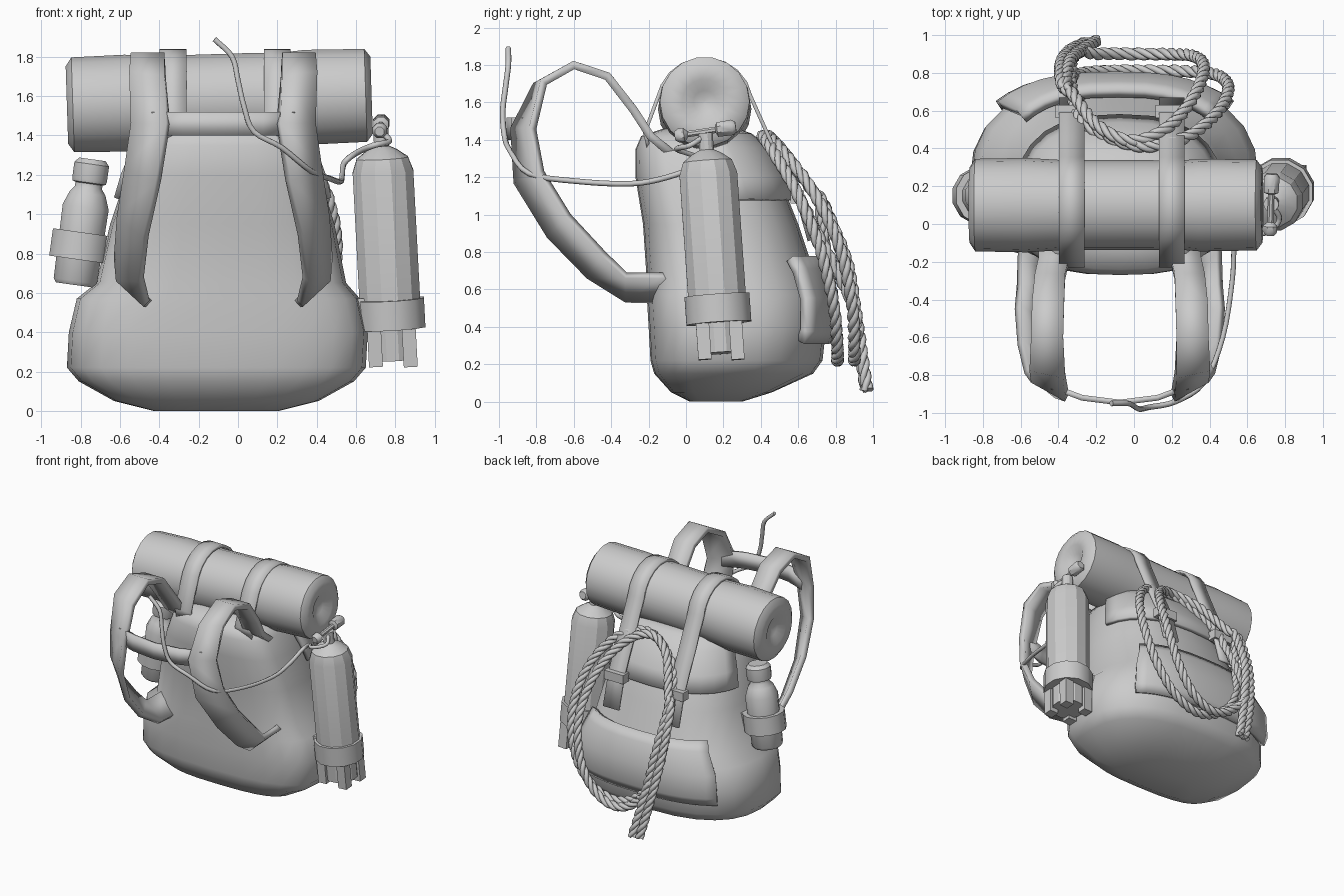
import bpy, bmesh, math
from mathutils import Vector as V

if "Cube" in bpy.data.objects:
    bpy.data.objects.remove(bpy.data.objects["Cube"])

MID = -0.075  # mirror line of the straps


def loft(name, rings, closed=True, cap=True, thick=0.0, angle=40, offset=0.0):
    """Skin between rings of points; open sheets get thickness."""
    bm = bmesh.new()
    rows = [[bm.verts.new(p) for p in r] for r in rings]
    n = len(rows[0])
    for a, b in zip(rows, rows[1:]):
        for i in range(n if closed else n - 1):
            j = (i + 1) % n
            bm.faces.new((a[i], a[j], b[j], b[i]))
    if cap:
        bm.faces.new(rows[0][::-1])
        bm.faces.new(rows[-1])
    bmesh.ops.remove_doubles(bm, verts=bm.verts, dist=1e-5)
    bmesh.ops.recalc_face_normals(bm, faces=bm.faces)
    me = bpy.data.meshes.new(name)
    bm.to_mesh(me)
    bm.free()
    ob = bpy.data.objects.new(name, me)
    bpy.context.collection.objects.link(ob)
    if thick:
        m = ob.modifiers.new("thickness", 'SOLIDIFY')
        m.thickness, m.offset = thick, offset
    bpy.ops.object.select_all(action='DESELECT')
    ob.select_set(True)
    bpy.context.view_layer.objects.active = ob
    bpy.ops.object.shade_smooth_by_angle(angle=math.radians(angle))
    return ob


def lathe(name, p0, p1, profile, segs=12, angle=40):
    """Profile of (distance, radius) turned about the line p0-p1."""
    p0, d = V(p0), (V(p1) - V(p0)).normalized()
    u = d.cross(V((0.0, 1, 0)) if abs(d.y) < .8 else V((0.0, 0, 1))).normalized()
    w = d.cross(u)
    rings = [[p0 + d * t + max(r, .001) * (u * math.cos(a) + w * math.sin(a))
              for a in [math.tau * (i + .5) / segs for i in range(segs)]] for t, r in profile]
    return loft(name, rings, angle=angle)


def ribbon(name, pts, thick=.03):
    """Flat band; pts are (centre, half width vector)."""
    return loft(name, [[V(c) - V(w), V(c) + V(w)] for c, w in pts], False, False, thick)


def box(name, lo, hi):
    return loft(name, [[(lo[0], lo[1], z), (hi[0], lo[1], z), (hi[0], hi[1], z), (lo[0], hi[1], z)]
                       for z in (lo[2], hi[2])])


def smooth(pts, n):
    """Catmull-Rom curve through pts."""
    p = [V(q) for q in pts]
    p = [2 * p[0] - p[1]] + p + [2 * p[-1] - p[-2]]
    out = []
    for a, b, c, d in zip(p, p[1:], p[2:], p[3:]):
        for t in [i / n for i in range(n)]:
            out.append(.5 * (2 * b + (c - a) * t + (2 * a - 5 * b + 4 * c - d) * t * t
                             + (3 * b - a - 3 * c + d) * t ** 3))
    return out + [p[-2]]


def tube(name, paths, r):
    cu = bpy.data.curves.new(name, 'CURVE')
    cu.dimensions, cu.bevel_depth, cu.bevel_resolution, cu.use_fill_caps = '3D', r, 1, True
    for path in paths:
        s = cu.splines.new('POLY')
        s.points.add(len(path) - 1)
        for q, v in zip(s.points, path):
            q.co = (*v, 1)
    ob = bpy.data.objects.new(name, cu)
    bpy.context.collection.objects.link(ob)
    bpy.ops.object.select_all(action='DESELECT')
    ob.select_set(True)
    bpy.context.view_layer.objects.active = ob
    bpy.ops.object.convert(target='MESH')


# bag body sections: z, centre x, half width, front y, back y
BODY = [(0, -.11, .32, .02, .30), (.05, -.11, .52, -.08, .46), (.15, -.11, .70, -.17, .68),
        (.22, -.11, .76, -.19, .73), (.40, -.10, .76, -.20, .75), (.57, -.10, .72, -.21, .73),
        (.65, -.085, .635, -.21, .70), (.95, -.08, .57, -.23, .60), (1.2, -.075, .49, -.27, .50),
        (1.35, -.07, .43, -.27, .41), (1.42, -.07, .38, -.24, .32), (1.46, -.07, .24, -.12, .22)]


def section(z, angles, o=0.0):
    k = next((i for i in range(len(BODY) - 2) if z <= BODY[i + 1][0]), len(BODY) - 2)
    a, b = BODY[k], BODY[k + 1]
    t = (z - a[0]) / (b[0] - a[0])
    _, cx, hw, yf, yb = [p + (q - p) * t for p, q in zip(a, b)]
    yc, out = yf + .45 * (yb - yf), []
    for g in angles:
        c, s = math.cos(g), math.sin(g)
        x = cx + (hw + o) * math.copysign(abs(c) ** .75, c)
        y = yc + (yb + o - yc) * s ** .85 if s > 0 else yc - (yc - yf + o) * abs(s) ** .5
        out.append(V((x, y, z)))
    return out


loft("bag_body", [section(r[0], [math.tau * i / 24 for i in range(24)]) for r in BODY], angle=50)


def patch(name, a0, a1, levels, thick):
    ang = [math.radians(a0 + (a1 - a0) * i / 12) for i in range(13)]
    return loft(name, [section(z, ang, o) for z, o in levels], False, False, thick)


# lid flap and rear pocket wrap the back of the bag
patch("lid_flap", 12, 168, [(1.08, .02), (1.2, .025), (1.35, .025), (1.42, .025), (1.46, .015)], .03)
patch("rear_pocket", 44, 136, [(.32, .01), (.38, .03), (.55, .05), (.70, .05), (.765, .03)], .05)

# bedroll with pinched waists and dimpled ends
lathe("bedroll", (-.87, .1, 1.555), (.68, .1, 1.605),
      [(.05, 0), (.035, .06), (0, .12), (0, .2), (.03, .245), (.3, .25), (.5, .238), (.65, .238),
       (.95, .238), (1.1, .235), (1.22, .245), (1.52, .24), (1.55, .2), (1.55, .12),
       (1.51, .06), (1.5, 0)], 18)

for side, tag in ((-1, "left"), (1, "right")):
    # strap over the bedroll with its buckle
    x = -.065 + side * .265
    yz = [(-.2, 1.36), (-.22, 1.44)]
    yz += [(.1 + .25 * math.cos(math.radians(a)), 1.585 + .247 * math.sin(math.radians(a)))
           for a in range(155, 5, -18)]
    yz += [(.45, 1.4), (.59, 1.11), (.66, .86)]
    ribbon("bedroll_strap_" + tag, [((x, y, z), (.068, 0, 0)) for y, z in yz], .02)
    box("buckle_" + tag, (x - .085, .56, 1.06), (x + .085, .63, 1.13))

    # padded shoulder strap
    pts = [((.35, -.02, 1.28), (.08, 0, 0)), ((.35, -.19, 1.42), (.08, 0, 0)),
           ((.37, -.28, 1.56), (.08, 0, 0)),
           ((.38, -.42, 1.74), (.085, 0, 0)), ((.385, -.60, 1.80), (.085, 0, 0)),
           ((.385, -.78, 1.70), (.09, .02, .01)), ((.37, -.87, 1.46), (.09, .05, 0)),
           ((.41, -.84, 1.2), (.08, .065, .03)), ((.46, -.68, .94), (.065, .05, .055)),
           ((.48, -.48, .73), (.06, .04, .06)), ((.46, -.32, .61), (.07, 0, .065)),
           ((.45, -.15, .61), (.075, 0, .065)), ((.43, 0, .61), (.075, 0, .065))]
    ribbon("shoulder_strap_" + tag,
           [((MID + side * c[0], c[1], c[2]), (side * w[0], w[1], w[2])) for c, w in pts], .045)

# chest strap joining the shoulder straps
ribbon("chest_strap", [((MID + dx, y, 1.46), (0, 0, .06)) for dx, y in
                       ((-.36, -.86), (-.2, -.92), (0, -.945), (.2, -.92), (.36, -.86))], .03)

# gas tank with footed boot
T0, T1 = V((.79, .19, .22)), V((.73, .11, 1.35))
D = (T1 - T0).normalized()
lathe("tank", T0, T1, [(.04, 0), (.04, .12), (.21, .12), (.21, .16), (1.0, .16), (1.07, .135),
                       (1.11, .08), (1.13, .04), (1.22, .04), (1.22, 0)], 12, 20)
for i in range(4):
    a = math.tau * (i + .5) / 4
    p = T0 + V((.125 * math.cos(a), .125 * math.sin(a), .005))
    lathe("tank_foot", p, p + D, [(0, 0), (0, .05), (.24, .05), (.24, 0)], 4)
lathe("tank_holder", T0, T1, [(.2, .15), (.2, .18), (.35, .18), (.35, .15)], 12)
box("tank_bracket", (.5, .08, .44), (.66, .28, .57))
lathe("tank_valve", (.72, -.06, 1.42), (.73, .27, 1.47),
      [(0, 0), (0, .025), (.02, .04), (.05, .04), (.07, .018), (.22, .018), (.23, .042),
       (.31, .045), (.33, .03), (.33, 0)], 8)

# hose from the valve round the strap to the mouth end
tube("hose", [smooth([(.73, .1, 1.42), (.77, .02, 1.37), (.69, -.05, 1.35), (.6, .05, 1.31), (.54, .05, 1.26),
                      (.53, -.1, 1.2), (.52, -.3, 1.165), (.47, -.6, 1.18), (.37, -.84, 1.22),
                      (.22, -.94, 1.34), (.08, -.97, 1.42), (.03, -.98, 1.55), (0, -.965, 1.68),
                      (-.03, -.95, 1.8), (-.12, -.95, 1.89)], 4)], .015)

# water bottle in its holder
B0, B1 = (-.83, .15, .64), (-.74, .15, 1.28)
lathe("bottle", B0, B1, [(0, 0), (0, .1), (.02, .115), (.4, .122), (.47, .095), (.5, .072), (.52, .072),
                         (.525, .088), (.54, .092), (.62, .092), (.645, .07), (.645, 0)], 12)
lathe("bottle_holder", B0, B1, [(.13, .11), (.13, .155), (.27, .155), (.27, .11)], 12)
box("bottle_bracket", (-.72, .07, .78), (-.55, .24, .89))


# twisted rope: tail, two hanging coils, second tail
def coil(cx, rx, y0, drop, power):
    out = []
    for i in range(11):
        a = math.radians(-60 + 30 * i)
        u = (1 + math.cos(a)) / 2
        out.append((cx + rx * math.sin(a), y0 - drop * max(u, 0) ** power, .22 + 1.2 * u))
    return out


path = smooth([(-.2, .97, .06), (-.28, .92, .4), (-.34, .86, .75), (-.36, .73, 1.06)]
              + coil(0, .37, .9, .46, 2.6) + coil(.07, .43, .81, .4, 2.1)
              + [(-.37, .72, 1.06), (-.39, .83, .8), (-.35, .91, .45), (-.26, .96, .06)], 14)
strands, length = [[], [], []], 0
for i, p in enumerate(path):
    q0, q1 = path[max(i - 1, 0)], path[min(i + 1, len(path) - 1)]
    t = (q1 - q0).normalized()
    length += (p - path[max(i - 1, 0)]).length
    n = t.cross(V((0, .85, .45))).normalized()
    b = t.cross(n)
    for k in range(3):
        a = length * math.tau / .2 + math.tau * k / 3
        strands[k].append(p + .017 * (n * math.cos(a) + b * math.sin(a)))
tube("rope", strands, .018)
